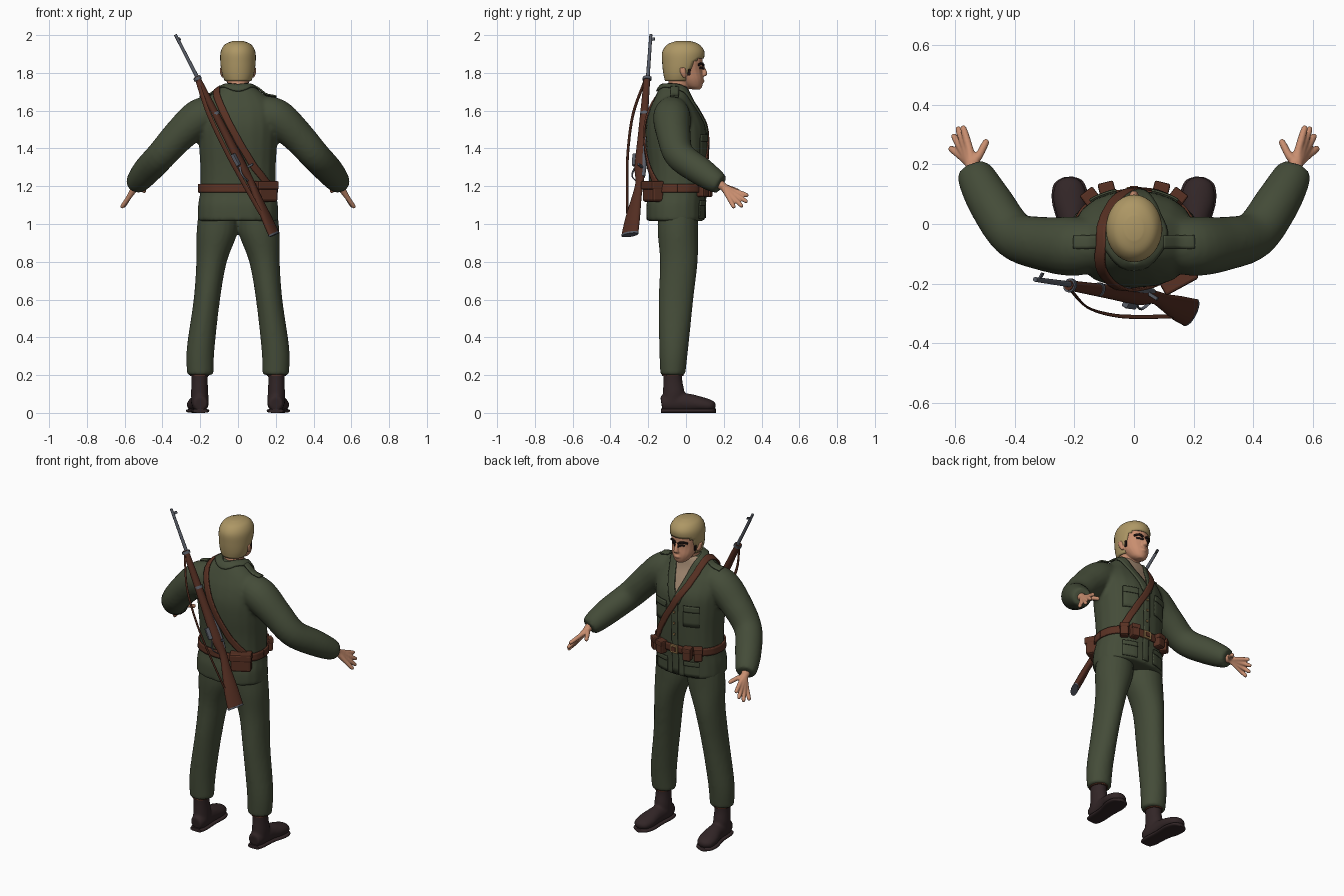
import bpy, bmesh, math
from mathutils import Vector, Matrix

if bpy.data.objects.get("Cube"):
    bpy.data.objects.remove(bpy.data.objects["Cube"])


def material(name, *rgb):
    m = bpy.data.materials.new(name)
    m.use_nodes = True
    m.diffuse_color = (*rgb, 1)
    m.node_tree.nodes["Principled BSDF"].inputs["Base Color"].default_value = (*rgb, 1)
    return m


GREEN = material("olive_cloth", .058, .072, .04)
SKIN = material("skin", .58, .27, .16)
HAIR = material("blond_hair", .42, .31, .13)
BOOT = material("dark_boot_leather", .032, .019, .02)
LEATHER = material("brown_leather", .1, .031, .017)
WOOD = material("rifle_wood", .085, .026, .015)
METAL = material("gun_metal", .1, .11, .135)
BRASS = material("brass", .3, .18, .07)
SHIRT = material("tan_shirt", .35, .24, .16)
DARK = material("dark_brown", .015, .008, .007)


def build(name, verts, faces, mat):
    mesh = bpy.data.meshes.new(name)
    mesh.from_pydata(verts, [], faces)
    bm = bmesh.new()
    bm.from_mesh(mesh)
    bmesh.ops.recalc_face_normals(bm, faces=bm.faces)
    bm.to_mesh(mesh)
    bm.free()
    mesh.materials.append(mat)
    mesh.shade_smooth()
    ob = bpy.data.objects.new(name, mesh)
    bpy.context.collection.objects.link(ob)
    return ob


def spline(rows, k=5):
    # smooth interpolation through rows of any width
    out = []
    for i in range(len(rows) - 1):
        a, b, c, d = (rows[max(0, min(len(rows) - 1, i + j))] for j in (-1, 0, 1, 2))
        for s in range(k):
            t = s / k
            out.append([q + t / 2 * (r - p + t * (2 * p - 5 * q + 4 * r - u + t * (3 * (q - r) + u - p)))
                        for p, q, r, u in zip(a, b, c, d)])
    return out + [list(rows[-1])]


def loft(name, rows, mat, along=False, n=20, power=1.0):
    # rows are x, y, z and two radii; rings lie flat or follow the path
    rows = spline(rows)
    pts = [Vector(r[:3]) for r in rows]
    verts = []
    for i, r in enumerate(rows):
        t = pts[min(i + 1, len(pts) - 1)] - pts[max(i - 1, 0)]
        turn = t.to_track_quat('Z', 'Y').to_matrix() if along else Matrix.Identity(3)
        for j in range(n):
            c, s = math.cos(math.tau * j / n), math.sin(math.tau * j / n)
            c, s = (math.copysign(abs(v) ** power, v) for v in (c, s))
            verts.append(pts[i] + turn @ Vector((r[3] * c, r[4] * s, 0)))
    faces = [(i * n + j, i * n + (j + 1) % n, (i + 1) * n + (j + 1) % n, (i + 1) * n + j)
             for i in range(len(pts) - 1) for j in range(n)]
    faces += [tuple(range(n)), tuple(range(len(verts) - n, len(verts)))]
    ob = build(name, verts, faces, mat)
    bpy.context.view_layer.objects.active = ob
    ob.select_set(True)
    bpy.ops.object.shade_smooth_by_angle(angle=1.0)
    ob.select_set(False)
    return ob


def flip(rows, side):
    return [(r[0] * side, *r[1:]) for r in rows]


def fuse(name, parts, voxel, passes):
    # merge overlapping parts into one soft surface
    bpy.ops.object.select_all(action='DESELECT')
    for p in parts:
        p.select_set(True)
    ob = bpy.context.view_layer.objects.active = parts[0]
    bpy.ops.object.join()
    ob.name = name
    mod = ob.modifiers.new("blend", 'REMESH')
    mod.mode, mod.voxel_size, mod.use_smooth_shade = 'VOXEL', voxel, True
    mod = ob.modifiers.new("soften", 'SMOOTH')
    mod.iterations = passes
    bpy.ops.object.convert(target='MESH')
    ob.data.shade_smooth()
    ob.select_set(False)
    return ob


def band(name, path, width, mat, target, lift=.004, thick=.008):
    # flat strip laid on the surface of the target
    def snap(p):
        _, loc, nor, _ = target.closest_point_on_mesh(p)
        return loc, nor
    pts = [Vector(p) for p in spline(path)]
    verts, w = [], 5
    for i, p in enumerate(pts):
        t = pts[min(i + 1, len(pts) - 1)] - pts[max(i - 1, 0)]
        p, nor = snap(p)
        across = t.cross(nor).normalized() * width
        for k in range(w):
            q, m = snap(p + across * (k / (w - 1) - .5))
            verts.append(q + m * lift)
    faces = [(i * w + k, i * w + k + 1, (i + 1) * w + k + 1, (i + 1) * w + k)
             for i in range(len(pts) - 1) for k in range(w - 1)]
    ob = build(name, verts, faces, mat)
    mod = ob.modifiers.new("thickness", 'SOLIDIFY')
    mod.thickness, mod.offset = thick, 0
    return ob


def box(name, loc, size, mat, turn=0):
    bpy.ops.mesh.primitive_cube_add(size=1, location=loc, rotation=(0, 0, turn))
    ob = bpy.context.object
    ob.name, ob.scale = name, size
    bpy.ops.object.transform_apply(location=False, rotation=False)
    ob.data.materials.append(mat)
    mod = ob.modifiers.new("soft_edges", 'BEVEL')
    mod.width, mod.segments = min(size) * .2, 2
    ob.select_set(False)
    return ob


SIDES = ((1, "left"), (-1, "right"))

# jacket with sleeves
torso = [(0, -.055, 1.015, .215, .155), (0, -.055, 1.1, .212, .155), (0, -.045, 1.18, .2, .15),
         (0, -.045, 1.3, .2, .155), (0, -.05, 1.42, .207, .162), (0, -.055, 1.52, .21, .158),
         (0, -.065, 1.6, .2, .13), (0, -.07, 1.66, .165, .1), (0, -.065, 1.71, .11, .08), (0, -.06, 1.735, .07, .07)]
sleeve = [(.1, -.07, 1.59, .08, .09), (.2, -.075, 1.565, .1, .1), (.31, -.065, 1.47, .09, .088),
          (.405, -.035, 1.365, .08, .08), (.48, .07, 1.285, .076, .076), (.525, .15, 1.23, .066, .064),
          (.54, .185, 1.21, .055, .05)]
jacket = fuse("jacket", [loft("torso", torso, GREEN, power=.88)] +
              [loft("sleeve", flip(sleeve, s), GREEN, True) for s, _ in SIDES], .011, 5)
jacket.data.materials.append(SHIRT)
for f in jacket.data.polygons:
    if f.center.y > -.02 and f.center.z > 1.5 and abs(f.center.x) < (f.center.z - 1.5) * .36:
        f.material_index = 1

# trousers
leg = [(.2, -.07, .2, .07, .066), (.198, -.065, .34, .074, .077), (.165, -.053, .6, .07, .092),
       (.14, -.038, .8, .081, .1), (.112, -.043, .95, .108, .107), (.105, -.043, 1.06, .105, .107)]
fuse("trousers", [loft("leg", flip(leg, s), GREEN) for s, _ in SIDES], .011, 4)

# boots
for s, side in SIDES:
    foot = [(.2, -.13, .048, .035, .04), (.2, -.09, .053, .045, .05), (.205, 0, .054, .046, .05),
            (.214, .08, .045, .057, .04), (.22, .135, .036, .046, .03), (.222, .155, .03, .015, .012)]
    shaft = [(.2, -.075, .04, .045, .05), (.203, -.065, .1, .046, .058), (.203, -.07, .18, .043, .05),
             (.202, -.07, .27, .05, .054)]
    fuse(side + "_boot", [loft("foot", flip(foot, s), BOOT, True), loft("shaft", flip(shaft, s), BOOT)], .008, 3)
    sole = [(x, y * 1.02, .011, a * 1.08, .011) for x, y, z, a, b in foot]
    loft(side + "_sole", flip(sole, s), BOOT, True, power=.7)
    loft(side + "_boot_strap", flip([(.203, -.07, .195, .05, .056), (.203, -.07, .21, .05, .056)], s), LEATHER)

# hands: each finger runs from the wrist, so together they form the palm
fingers = [((.552, .25, 1.178), (.575, .33, 1.15)), ((.563, .248, 1.165), (.592, .326, 1.115)),
           ((.572, .24, 1.152), (.607, .3, 1.09)), ((.578, .226, 1.142), (.618, .256, 1.085)),
           ((.52, .23, 1.19), (.492, .283, 1.172))]
for s, side in SIDES:
    parts = []
    for knuckle, tip in fingers:
        mid = Vector(knuckle).lerp(Vector(tip), .85)
        rows = [(.535, .165, 1.22, .026, .026), (.545, .2, 1.195, .021, .021), (*knuckle, .014, .014),
                (*mid, .0115, .0115), (*tip, .004, .004)]
        parts.append(loft("finger", flip(rows, s), SKIN, True, n=10))
    fuse(side + "_hand", parts, .005, 2)

# head and neck
skull = [(0, .055, 1.712, .02, .02), (0, .04, 1.728, .044, .046), (0, .022, 1.765, .066, .07),
         (0, -.003, 1.815, .078, .09), (0, -.012, 1.88, .083, .1), (0, -.015, 1.94, .065, .08), (0, -.015, 1.96, .03, .04)]
parts = [loft("face", skull, SKIN),
         loft("neck", [(0, -.06, 1.62, .062, .06), (0, -.045, 1.7, .057, .056), (0, -.03, 1.8, .058, .058)], SKIN),
         loft("nose", [(0, .08, 1.845, .008, .01), (0, .094, 1.815, .011, .014), (0, .097, 1.79, .016, .015),
                       (0, .088, 1.782, .01, .01)], SKIN),
         loft("lips", [(-.026, .078, 1.756, .006, .006), (0, .09, 1.757, .009, .009), (.026, .078, 1.756, .006, .006)],
              SKIN, True)]
for s, _ in SIDES:
    ear = [(.078, -.008, 1.775, .008, .008), (.086, -.015, 1.8, .009, .016), (.088, -.02, 1.828, .008, .016)]
    parts.append(loft("ear", flip(ear, s), SKIN))
head = fuse("head", parts, .005, 3)
for s, side in SIDES:
    band(side + "_eyebrow", flip([(.014, .1, 1.842), (.036, .09, 1.85), (.062, .07, 1.842)], s), .011, DARK, head)
    band(side + "_eye", flip([(.02, .1, 1.826), (.034, .09, 1.829), (.048, .08, 1.826)], s), .011, DARK, head, .001, .004)
    band(side + "_sideburn", flip([(.085, .02, 1.82), (.08, .015, 1.785)], s), .014, DARK, head, .002, .005)

# hair, trimmed along a slanted hairline
crown = [(0, -.045, 1.74, .062, .062), (0, -.034, 1.79, .083, .085), (0, -.02, 1.85, .093, .106),
         (0, -.014, 1.91, .092, .112), (0, -.014, 1.95, .07, .085), (0, -.014, 1.968, .03, .04)]
hair = loft("hair", crown, HAIR, n=32)
bm = bmesh.new()
bm.from_mesh(hair.data)
low = [f for f in bm.faces
       if f.calc_center_median().z < 1.755 + min(.115, 1.9 * max(0, f.calc_center_median().y + .005))]
bmesh.ops.delete(bm, geom=low, context='FACES')
bm.to_mesh(hair.data)
bm.free()
mod = hair.modifiers.new("thickness", 'SOLIDIFY')
mod.thickness = .012

# jacket details
half = [(.008, .13, 1.48), (.05, .09, 1.6), (.078, 0, 1.69), (.075, -.07, 1.72)]
band("collar", half + [(0, -.14, 1.72)] + flip(half, -1)[::-1], .045, GREEN, jacket, .006, .009)
band("button_placket", [(0, .13, 1.48), (0, .13, 1.3), (0, .13, 1.03)], .04, GREEN, jacket, .003, .006)
for z in (1.28, 1.35, 1.42):
    band("jacket_button", [(-.006, .15, z), (.006, .15, z)], .012, BRASS, jacket, .008, .006)
for s, side in SIDES:
    for label, z, h in (("breast", 1.4, .11), ("hip", 1.07, .08)):
        for part, top, tall, lift in (("pocket", z, h, .003), ("pocket_flap", z + h / 2, h / 3, .008)):
            band(f"{side}_{label}_{part}", flip([(.06, .12, top), (.105, .11, top), (.15, .08, top)], s),
                 tall, GREEN, jacket, lift, .007)
    band(side + "_epaulet", flip([(.1, -.06, 1.73), (.15, -.06, 1.7), (.205, -.06, 1.68)], s), .042, GREEN, jacket, .008)

# belt, buckle and pouches
ring = [(.24 * math.cos(a), -.045 + .19 * math.sin(a), 1.19) for a in (math.tau * i / 16 for i in range(17))]
band("belt", ring, .046, LEATHER, jacket, .008, .009)
box("belt_buckle", (0, .118, 1.19), (.05, .012, .05), BRASS)
box("buckle_center", (0, .122, 1.19), (.028, .012, .028), LEATHER)
for s, side in SIDES:
    for x, y, turn in ((.09, .113, -.25), (.145, .088, -.65)):
        box(side + "_ammo_pouch", (x * s, y, 1.18), (.05, .05, .075), LEATHER, turn * s)
        box(side + "_pouch_flap", (x * s, y, 1.207), (.054, .056, .03), LEATHER, turn * s)
box("back_pouch", (.145, -.175, 1.17), (.12, .07, .105), LEATHER, .5)
box("back_pouch_flap", (.145, -.178, 1.205), (.126, .076, .045), LEATHER, .5)

# shoulder strap
band("shoulder_strap", [(.17, .1, 1.2), (.1, .13, 1.32), (.01, .13, 1.46), (-.07, .09, 1.6), (-.112, .01, 1.7),
                        (-.118, -.07, 1.73), (-.105, -.16, 1.66), (-.03, -.22, 1.5), (.07, -.22, 1.33),
                        (.17, -.15, 1.2)], .036, LEATHER, jacket, .009, .009)

# rifle, built upright along z with its underside toward x
rifle = [
    loft("rifle_stock", [(.036, 0, 0, .05, .02), (.026, 0, .1, .043, .021), (.012, 0, .21, .029, .018),
                         (0, 0, .3, .023, .018), (.004, 0, .4, .031, .022), (.003, 0, .6, .025, .02),
                         (0, 0, .93, .017, .016)], WOOD),
    loft("rifle_butt_plate", [(.036, 0, -.008, .05, .02), (.036, 0, .002, .051, .021)], METAL),
    loft("rifle_barrel", [(-.004, 0, .8, .011, .011), (-.004, 0, 1.18, .008, .008)], METAL, n=12),
    loft("rifle_receiver", [(-.018, 0, .33, .012, .012), (-.018, 0, .42, .016, .016), (-.016, 0, .56, .015, .015)], METAL),
    loft("rifle_sling", [(.015, 0, .9, .004, .012), (.07, 0, .72, .004, .013), (.085, 0, .5, .004, .013),
                         (.075, 0, .3, .004, .013), (.06, 0, .12, .004, .012)], LEATHER, n=8),
    loft("rifle_trigger_guard", [(.02, 0, .31, .004, .006), (.046, 0, .34, .004, .006), (.046, 0, .37, .004, .006),
                                 (.03, 0, .4, .004, .006)], METAL, n=8),
    box("rifle_magazine", (.036, 0, .44), (.03, .024, .07), METAL),
    box("rifle_bolt_handle", (-.016, .028, .38), (.012, .05, .012), METAL),
    box("rifle_rear_sight", (-.034, 0, .58), (.014, .016, .04), METAL),
    box("rifle_front_sight", (-.018, 0, 1.15), (.026, .006, .016), METAL)]
for z in (.7, .91):
    rifle.append(loft("rifle_band", [(0, 0, z, .024, .021), (0, 0, z + .016, .024, .021)], METAL))
butt, muzzle = Vector((.205, -.265, .955)), Vector((-.33, -.19, 1.995))
axis = (muzzle - butt).normalized()
under = Vector((-.5, -.8, 0))
under = (under - axis * under.dot(axis)).normalized()
frame = Matrix((under, axis.cross(under), axis)).transposed().to_4x4()
frame.translation = butt
for ob in rifle:
    ob.matrix_world = frame @ Matrix.Translation(ob.location)
